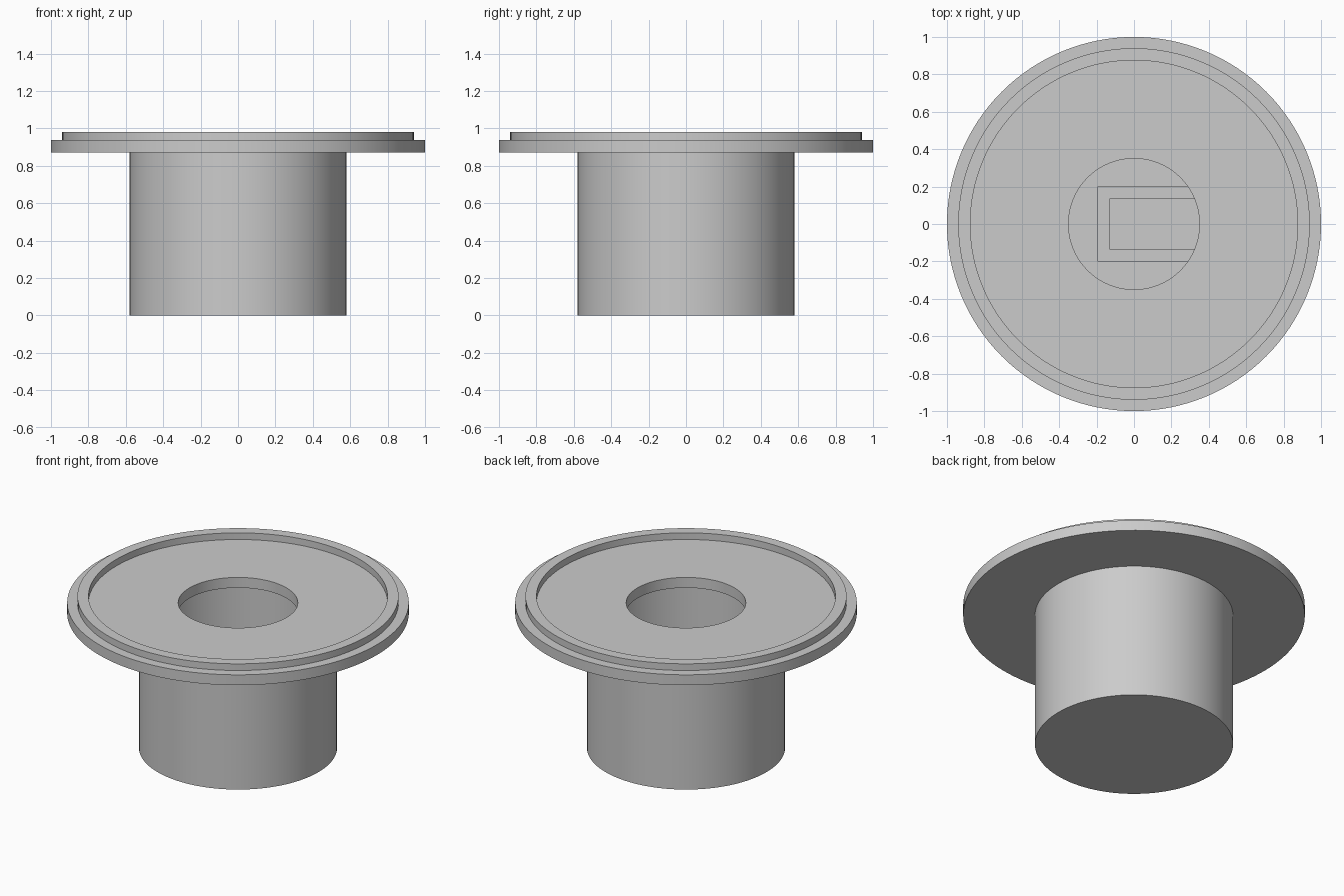
import bpy
import bmesh
import math

cube = bpy.data.objects.get("Cube")
if cube:
    bpy.data.objects.remove(cube, do_unlink=True)

WALL = 0.065        # common wall thickness
CUP_R = 0.58
PLATE_Z, LEDGE_Z, TOP_Z = 0.87, 0.937, 0.98
SEGMENTS = 128

grey = bpy.data.materials.new("plain grey")
grey.use_nodes = True
color = (0.6, 0.6, 0.6, 1)
grey.diffuse_color = color
grey.node_tree.nodes["Principled BSDF"].inputs["Base Color"].default_value = color


def finish(name, bm):
    bmesh.ops.remove_doubles(bm, verts=bm.verts, dist=0.0001)
    bmesh.ops.recalc_face_normals(bm, faces=bm.faces)
    mesh = bpy.data.meshes.new(name)
    bm.to_mesh(mesh)
    bm.free()
    mesh.materials.append(grey)
    obj = bpy.data.objects.new(name, mesh)
    bpy.context.collection.objects.link(obj)
    return obj


def lathe(name, profile):
    bm = bmesh.new()
    verts = [bm.verts.new((r, 0, z)) for r, z in profile]
    edges = [bm.edges.new(pair) for pair in zip(verts, verts[1:])]
    bmesh.ops.spin(bm, geom=verts + edges, cent=(0, 0, 0), axis=(0, 0, 1),
                   angle=math.tau, steps=SEGMENTS, use_merge=True)
    return finish(name, bm)


def extrude_outline(name, outline, bottom, top):
    bm = bmesh.new()
    face = bm.faces.new([bm.verts.new((x, y, bottom)) for x, y in outline])
    result = bmesh.ops.extrude_face_region(bm, geom=[face], use_keep_orig=True)
    moved = [v for v in result["geom"] if isinstance(v, bmesh.types.BMVert)]
    bmesh.ops.translate(bm, verts=moved, vec=(0, 0, top - bottom))
    return finish(name, bm)


# Hollow cup with a wide flange, raised rim and central opening
body = lathe("flanged_cup", [
    (0, 0), (CUP_R, 0), (CUP_R, PLATE_Z), (1, PLATE_Z),
    (1, LEDGE_Z), (0.94, LEDGE_Z), (0.94, TOP_Z),
    (0.94 - WALL, TOP_Z), (0.94 - WALL, LEDGE_Z),
    (0.35, LEDGE_Z), (0.35, PLATE_Z),
    (CUP_R - WALL, PLATE_Z), (CUP_R - WALL, WALL), (0, WALL),
])
bpy.context.view_layer.objects.active = body
body.select_set(True)
bpy.ops.object.shade_smooth_by_angle(angle=math.radians(30))
body.select_set(False)

# U-shaped holder on the cup floor, open towards the cup wall
back, half, end = -0.195, 0.2, 0.5
inner = half - WALL
extrude_outline("inner_holder", [
    (back, -half), (end, -half), (end, -inner), (back + WALL, -inner),
    (back + WALL, inner), (end, inner), (end, half), (back, half),
], WALL, 0.35)
